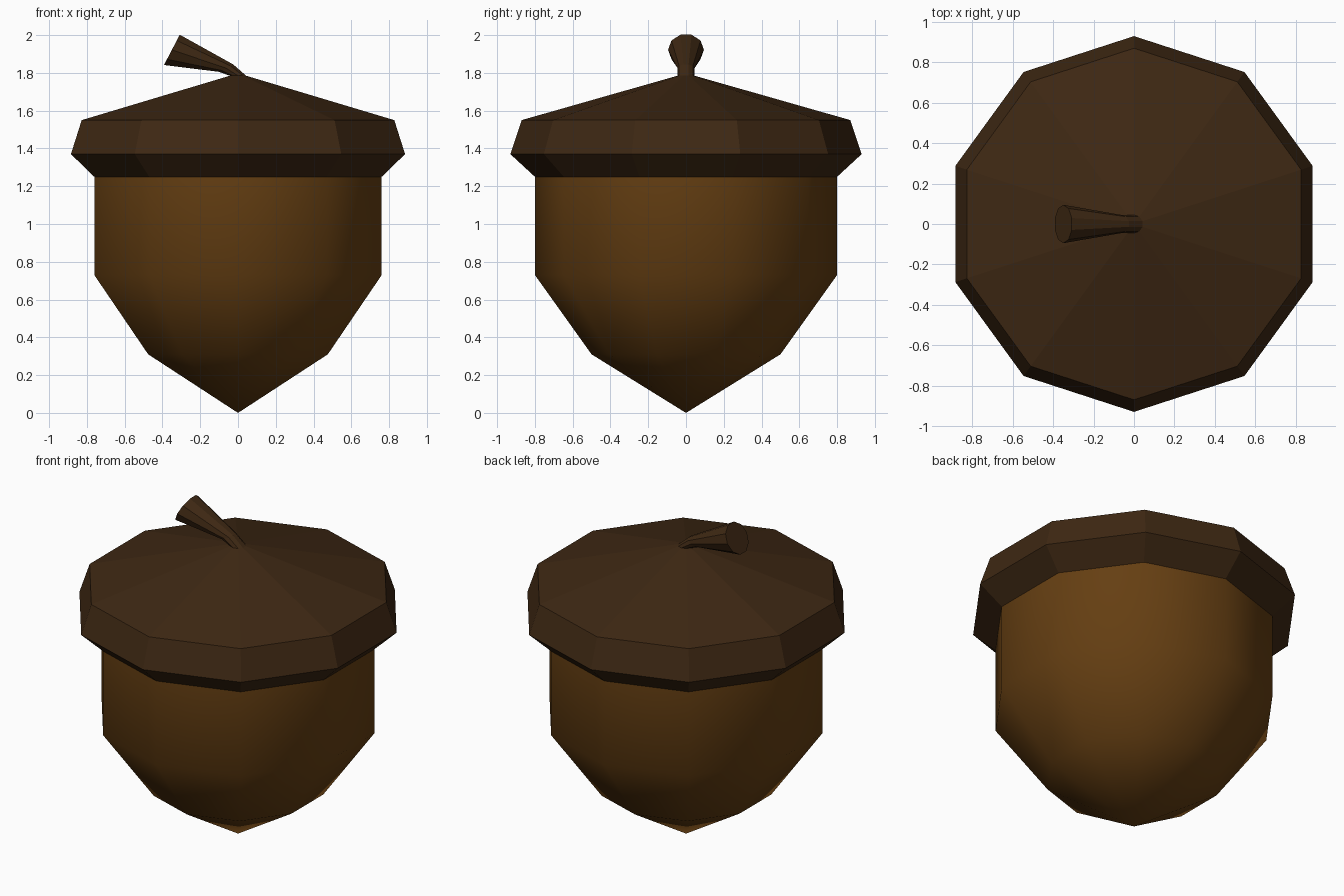
import bpy, bmesh
from math import sin, cos, tau
from mathutils import Vector

SIDES = 10

cube = bpy.data.objects.get("Cube")
if cube:
    bpy.data.objects.remove(cube, do_unlink=True)


def material(name, colour):
    mat = bpy.data.materials.new(name)
    mat.use_nodes = True
    mat.diffuse_color = colour
    bsdf = mat.node_tree.nodes["Principled BSDF"]
    bsdf.inputs["Base Color"].default_value = colour
    bsdf.inputs["Roughness"].default_value = 0.8
    return mat


def loft(name, rings, mat, tip=None, cap_end=False, smooth=False):
    """Join rings of (centre x, z, radius, lean); lean tips a ring towards -x."""
    bm = bmesh.new()
    loops = []
    for x, z, radius, lean in rings:
        loop = []
        for i in range(SIDES):
            a = tau * (i / SIDES + 0.25)
            u, v = radius * cos(a), radius * sin(a)
            loop.append(bm.verts.new((x + u * cos(lean), v, z + u * sin(lean))))
        loops.append(loop)
    for low, high in zip(loops, loops[1:]):
        for i in range(SIDES):
            j = (i + 1) % SIDES
            bm.faces.new((low[i], low[j], high[j], high[i]))
    if tip:
        point = bm.verts.new(Vector(tip))
        for i in range(SIDES):
            bm.faces.new((point, loops[0][(i + 1) % SIDES], loops[0][i]))
    if cap_end:
        bm.faces.new(loops[-1])
    for face in bm.faces:
        face.smooth = smooth
    mesh = bpy.data.meshes.new(name)
    bm.to_mesh(mesh)
    bm.free()
    mesh.materials.append(mat)
    obj = bpy.data.objects.new(name, mesh)
    bpy.context.collection.objects.link(obj)
    return obj


nut_brown = material("nut brown", (0.13, 0.049, 0.006, 1))
cap_brown = material("dark cap brown", (0.048, 0.021, 0.0065, 1))

# Smooth nut body with a pointed base
loft("nut", [(0, 0.31, 0.5, 0), (0, 0.73, 0.8, 0), (0, 1.25, 0.8, 0)],
     nut_brown, tip=(0, 0, 0), smooth=True)

# Faceted cap: flared underside, rim band and shallow cone
loft("cap", [(0, 1.25, 0.8, 0), (0, 1.37, 0.93, 0), (0, 1.55, 0.87, 0),
             (0, 1.785, 0.045, 0)], cap_brown)

# Bent stem that widens towards its cut end
loft("stem", [(0, 1.785, 0.045, 0), (-0.063, 1.825, 0.045, 0.47),
              (-0.35, 1.922, 0.095, 1.09)], cap_brown, cap_end=True)
